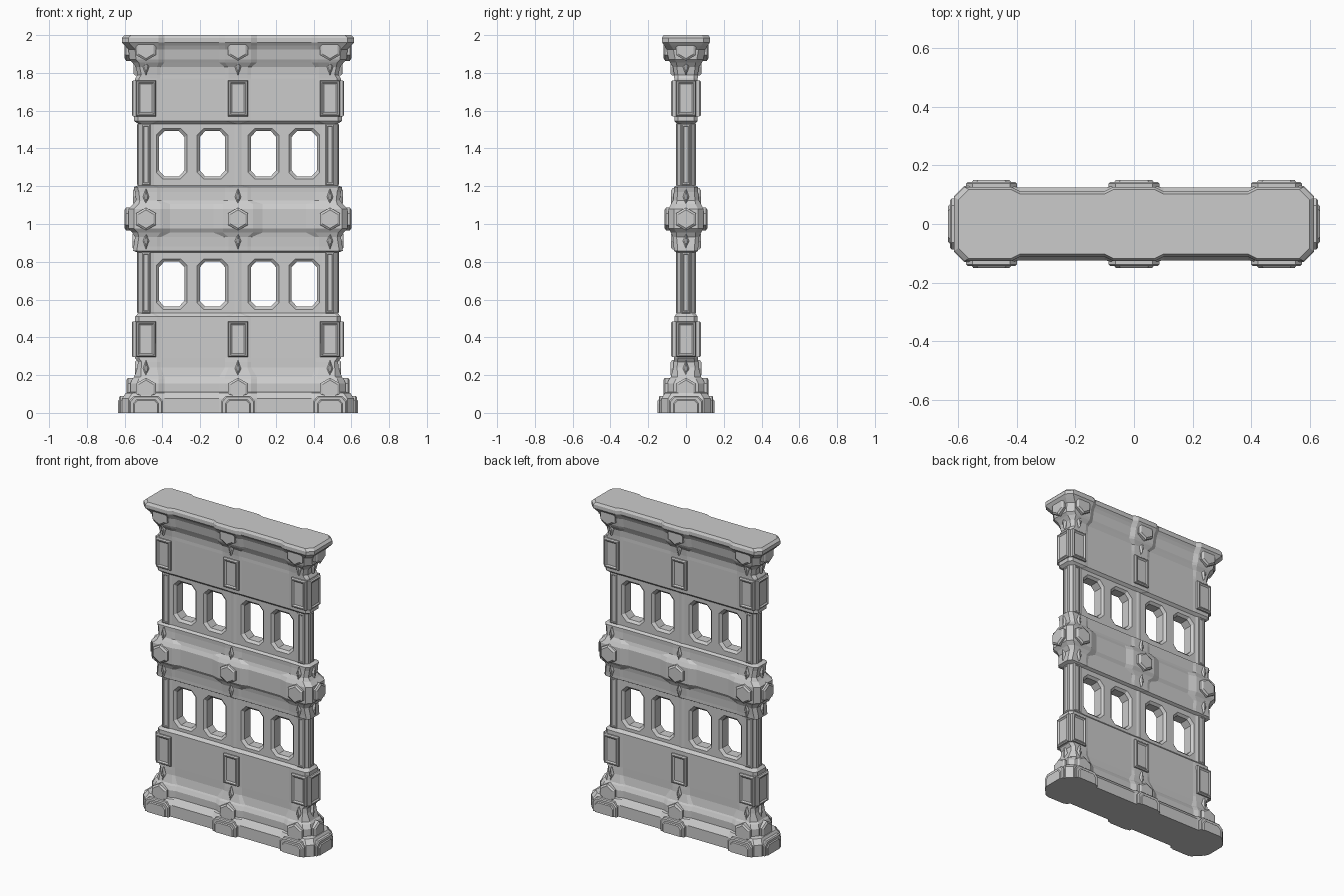
import bpy, bmesh
from math import cos, sin, pi
from mathutils import Matrix, Vector

if "Cube" in bpy.data.objects:
    bpy.data.objects.remove(bpy.data.objects["Cube"], do_unlink=True)

stone = bpy.data.materials.new("grey_stone")
stone.use_nodes = True
GREY = (0.6, 0.6, 0.6, 1)
stone.diffuse_color = GREY
stone.node_tree.nodes["Principled BSDF"].inputs["Base Color"].default_value = GREY


def loft(name, rings):
    """Skin a stack of matching rings and cap both ends."""
    bm = bmesh.new()
    loops = [[bm.verts.new(p) for p in ring] for ring in rings]
    n = len(loops[0])
    for a, b in zip(loops, loops[1:]):
        for i in range(n):
            j = (i + 1) % n
            bm.faces.new((a[i], a[j], b[j], b[i]))
    bm.faces.new(loops[0])
    bm.faces.new(loops[-1])
    bmesh.ops.recalc_face_normals(bm, faces=bm.faces)
    mesh = bpy.data.meshes.new(name)
    bm.to_mesh(mesh)
    bm.free()
    mesh.materials.append(stone)
    obj = bpy.data.objects.new(name, mesh)
    bpy.context.collection.objects.link(obj)
    return obj


def plan(z, hw, hd, bump, half, corner, slope, c):
    """Plan outline with a centre pilaster and two corner pilasters."""
    q = [(0, hd), (half, hd), (half + slope, hd - bump), (corner - slope, hd - bump),
         (corner, hd), (hw - c, hd), (hw, hd - c)]
    back = q + [(x, -y) for x, y in reversed(q)]
    left = [(-x, y) for x, y in reversed(back[1:-1])]
    return [Vector((x, y, z)) for x, y in back + left]


def plate(name, outline, layers, turn, along, out, z):
    """Stepped plate: each layer is (inset, height off the wall face)."""
    hu = max(abs(u) for u, v in outline)
    hv = max(abs(v) for u, v in outline)
    m = Matrix.Rotation(turn * pi / 2, 4, 'Z')
    rings = [[m @ Vector((along + u * (1 - d / hu), -out - n, z + v * (1 - d / hv)))
              for u, v in outline] for d, n in layers]
    return loft(name, rings)


def chamfered(hu, hv, c):
    return [(hu, -hv + c), (hu, hv - c), (hu - c, hv), (-hu + c, hv),
            (-hu, hv - c), (-hu, -hv + c), (-hu + c, -hv), (hu - c, -hv)]


# Wall body: height, half width, half depth, pilaster step, plan style
WIDE = (0.07, 0.42, 0.03, 0.035)
MID = (0.08, 0.41, 0.05, 0.03)
SLIM = (0.004, 0.46, 0.015, 0.02)
PANEL = (0.05, 0.43, 0.02, 0.02)
profile = [
    (0.0, 0.615, 0.13, 0.006, WIDE), (0.075, 0.615, 0.13, 0.006, WIDE),
    (0.105, 0.595, 0.112, 0.01, WIDE), (0.11, 0.57, 0.1, 0.012, WIDE),
    (0.155, 0.57, 0.1, 0.012, WIDE), (0.18, 0.56, 0.088, 0.012, WIDE),
    (0.19, 0.55, 0.08, 0.01, WIDE), (0.24, 0.532, 0.067, 0.006, PANEL),
    (0.27, 0.53, 0.065, 0.004, PANEL), (0.29, 0.545, 0.063, 0.002, PANEL),
    (0.51, 0.545, 0.062, 0.002, PANEL), (0.528, 0.528, 0.048, 0.004, SLIM),
    (0.848, 0.528, 0.048, 0.004, SLIM), (0.858, 0.555, 0.064, 0.003, PANEL),
    (0.88, 0.553, 0.065, 0.004, PANEL), (0.93, 0.545, 0.07, 0.006, PANEL),
    (0.955, 0.56, 0.08, 0.012, MID), (0.975, 0.58, 0.093, 0.014, MID),
    (1.08, 0.58, 0.093, 0.014, MID), (1.105, 0.555, 0.08, 0.012, MID),
    (1.125, 0.54, 0.068, 0.006, PANEL), (1.17, 0.545, 0.064, 0.004, PANEL),
    (1.195, 0.552, 0.064, 0.003, PANEL), (1.205, 0.528, 0.048, 0.004, SLIM),
    (1.53, 0.528, 0.048, 0.004, SLIM), (1.545, 0.55, 0.062, 0.002, PANEL),
    (1.77, 0.545, 0.062, 0.002, PANEL), (1.79, 0.532, 0.063, 0.004, PANEL),
    (1.83, 0.54, 0.068, 0.006, PANEL), (1.855, 0.56, 0.085, 0.012, WIDE),
    (1.87, 0.575, 0.092, 0.012, WIDE), (1.925, 0.58, 0.102, 0.012, WIDE),
    (1.945, 0.6, 0.115, 0.015, WIDE), (1.962, 0.615, 0.127, 0.015, WIDE),
    (1.985, 0.615, 0.127, 0.015, WIDE), (2.0, 0.6, 0.118, 0.015, WIDE),
]
wall = loft("wall_body", [plan(z, w, d, b, *style) for z, w, d, b, style in profile])

# Window openings with bevelled reveals, cut through the wall
reveal = [(0, 0.1), (0, 0.045), (0.015, 0.03), (0.015, -0.03), (0, -0.045), (0, -0.1)]
bpy.context.view_layer.objects.active = wall
for z in (0.682, 1.372):
    for x in (-0.351, -0.135, 0.135, 0.351):
        cutter = plate("window_cutter", chamfered(0.082, 0.135, 0.035), reveal, 0, x, 0, z)
        cutter.hide_render = True
        mod = wall.modifiers.new("window", 'BOOLEAN')
        mod.operation = 'DIFFERENCE'
        mod.solver = 'EXACT'
        mod.object = cutter
        bpy.ops.object.modifier_apply(modifier=mod.name)
        bpy.data.objects.remove(cutter, do_unlink=True)

# Ornament shapes
foot = [(-0.087, 0), (0.087, 0), (0.087, 0.065), (0.064, 0.09), (-0.064, 0.09), (-0.087, 0.065)]
hexagon = [(0.061 * sin(i * pi / 3), 0.061 * cos(i * pi / 3)) for i in range(6)]
rect = [(-0.053, -0.095), (0.053, -0.095), (0.053, 0.095), (-0.053, 0.095)]
rib = [(-0.025, -0.164), (0.025, -0.164), (0.025, 0.164), (-0.025, 0.164)]
diamond = [(0, -0.045), (0.016, 0), (0, 0.045), (-0.016, 0)]
step = [(0, -0.02), (0, 0.008), (0.006, 0.014), (0.02, 0.014), (0.025, 0.02)]
boss = [(0, -0.02), (0, 0.012), (0.012, 0.02)]
frame = [(0, -0.02), (0, 0.01), (0.006, 0.017), (0.012, 0.017), (0.02, 0.01)]
shaft = [(0, -0.01), (0, 0.001), (0.006, 0.006), (0.012, 0.006), (0.015, 0.003)]
spike = [(0, -0.02), (0, 0.003), (0.01, 0.012)]

# name, outline, layers, height, face distance on long sides, on ends
ornaments = [
    ("foot_block", foot, step, 0, 0.13, 0.615),
    ("base_boss", hexagon, boss, 0.125, 0.1, 0.57),
    ("belt_boss", hexagon, boss, 1.026, 0.093, 0.58),
    ("cornice_boss", hexagon, boss, 1.925, 0.098, 0.58),
    ("lower_panel", rect, frame, 0.39, 0.062, 0.545),
    ("upper_panel", rect, frame, 1.665, 0.062, 0.545),
    ("base_spike", diamond, spike, 0.235, 0.069, 0.534),
    ("under_belt_spike", diamond, spike, 0.91, 0.068, 0.547),
    ("over_belt_spike", diamond, spike, 1.145, 0.067, 0.543),
    ("cornice_spike", diamond, spike, 1.83, 0.069, 0.541),
]
for name, outline, layers, z, side, end in ornaments:
    for turn, label in enumerate(("front", "left", "back", "right")):
        if turn % 2:
            plate(f"{name}_{label}", outline, layers, turn, 0, end, z)
        else:
            for x in (-0.487, 0, 0.487):
                plate(f"{name}_{label}", outline, layers, turn, x, side, z)

# Column ribs beside the windows
for z in (0.69, 1.368):
    for turn in range(4):
        for along in ((0,) if turn % 2 else (-0.487, 0.487)):
            plate("column_rib", rib, shaft, turn, along, 0.528 if turn % 2 else 0.048, z)
